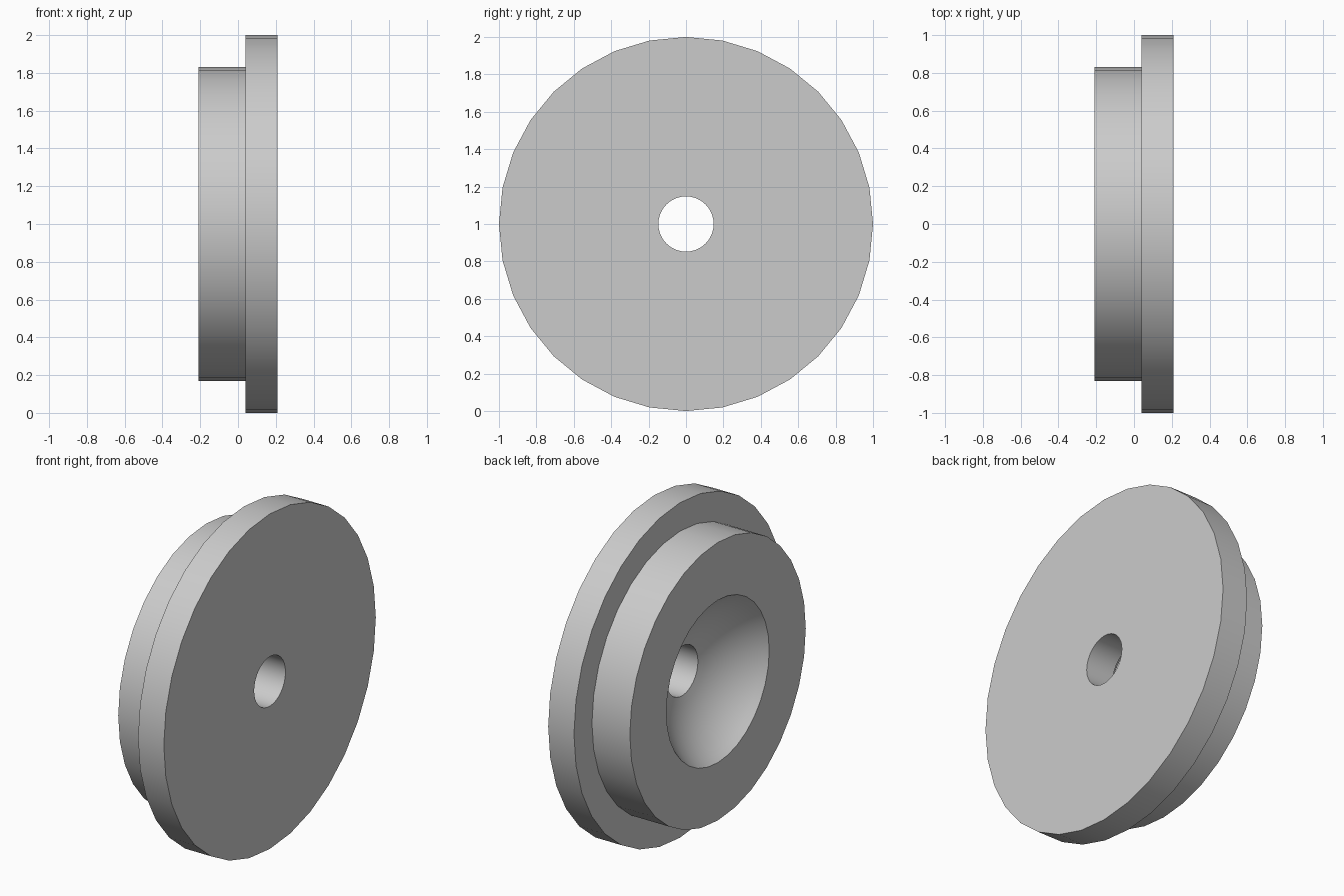
import bpy
import bmesh
from math import asin, cos, hypot, pi, radians, sin, sqrt

cube = bpy.data.objects.get("Cube")
if cube:
    bpy.data.objects.remove(cube, do_unlink=True)

SIDES = 32
FLANGE_R, STEP_R, DISH_R, HOLE_R = 1.0, 0.83, 0.485, 0.148
BACK, SHOULDER, FACE = -0.21, 0.04, 0.21
DISH_END = 0.025

# Plain grey finish
grey = bpy.data.materials.new("plain grey")
grey.use_nodes = True
colour = (0.6, 0.6, 0.6, 1)
grey.diffuse_color = colour
grey.node_tree.nodes["Principled BSDF"].inputs["Base Color"].default_value = colour


def dish_profile(steps):
    """Spherical arc from the dish rim to the bore, as (x, radius) points."""
    depth = DISH_END - BACK
    offset = (DISH_R ** 2 - HOLE_R ** 2 - depth ** 2) / (2 * depth)
    ball = hypot(DISH_R, offset)
    start, end = asin(DISH_R / ball), asin(HOLE_R / ball)
    points = []
    for i in range(steps + 1):
        a = start + (end - start) * i / steps
        points.append((BACK - offset + ball * cos(a), ball * sin(a)))
    return points


def lathe(name, profile):
    """Revolve a closed (x, radius) profile about the x axis."""
    bm = bmesh.new()
    rings = []
    for x, r in profile:
        rings.append([bm.verts.new((x, r * sin(2 * pi * i / SIDES),
                                    1 + r * cos(2 * pi * i / SIDES)))
                      for i in range(SIDES)])
    for a, b in zip(rings, rings[1:] + rings[:1]):
        for i in range(SIDES):
            j = (i + 1) % SIDES
            bm.faces.new((a[i], a[j], b[j], b[i]))
    bmesh.ops.recalc_face_normals(bm, faces=bm.faces)
    mesh = bpy.data.meshes.new(name)
    bm.to_mesh(mesh)
    bm.free()
    mesh.materials.append(grey)
    obj = bpy.data.objects.new(name, mesh)
    bpy.context.collection.objects.link(obj)
    return obj


# Flange, stepped hub, dished recess and through bore in one turned solid
outer = [(FACE, HOLE_R), (FACE, FLANGE_R), (SHOULDER, FLANGE_R),
         (SHOULDER, STEP_R), (BACK, STEP_R)]
disc = lathe("flanged_disc", outer + dish_profile(10))

# Smooth round walls with crisp rims
bpy.ops.object.select_all(action="DESELECT")
disc.select_set(True)
bpy.context.view_layer.objects.active = disc
bpy.ops.object.shade_smooth_by_angle(angle=radians(30))
